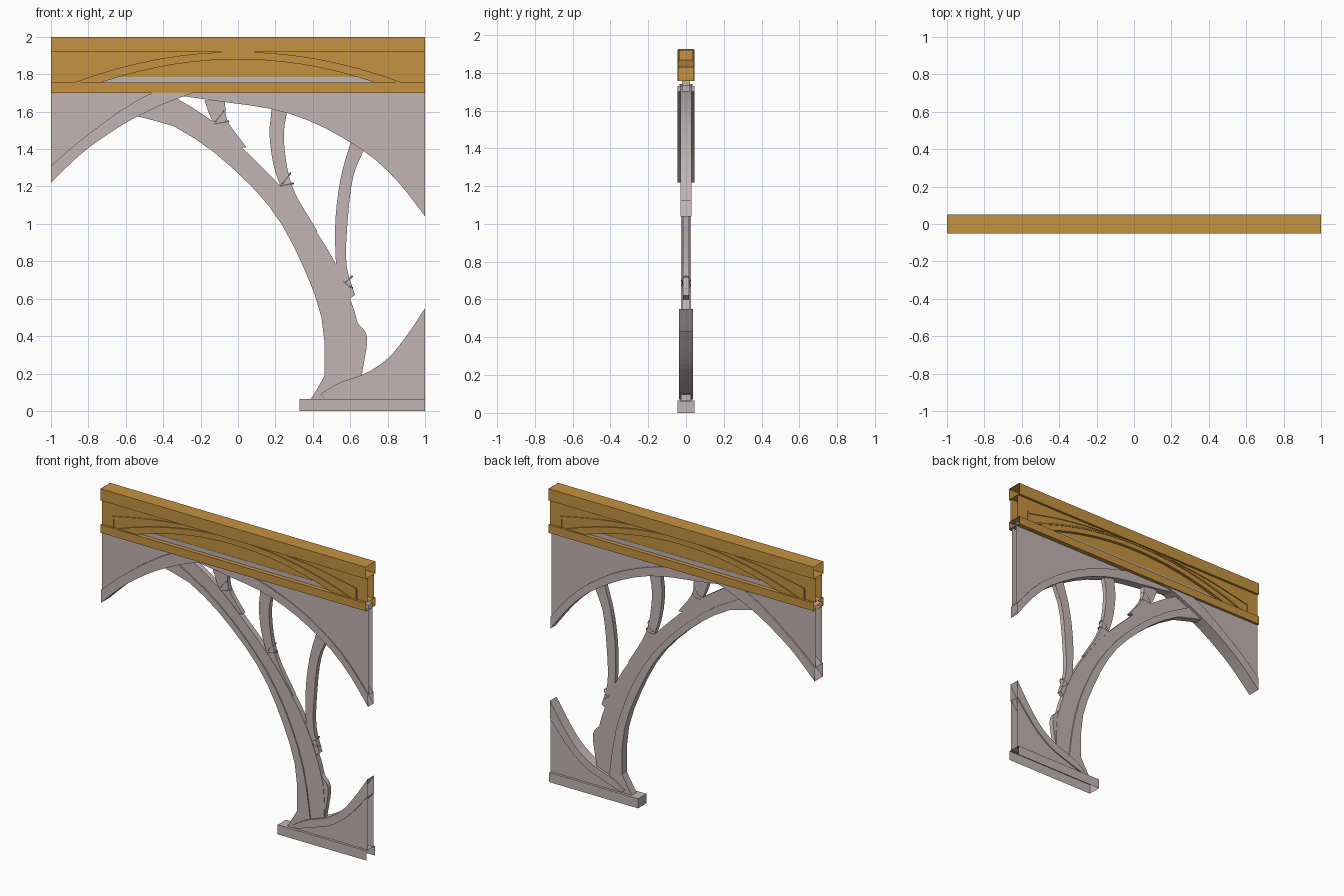
import bpy, bmesh, math
from mathutils import Vector

cube = bpy.data.objects.get("Cube")
if cube:
    bpy.data.objects.remove(cube)


def make_material(name, colour):
    material = bpy.data.materials.new(name)
    material.use_nodes = True
    material.diffuse_color = (*colour, 1)
    material.node_tree.nodes["Principled BSDF"].inputs["Base Color"].default_value = (*colour, 1)
    return material


ochre = make_material("ochre_wood", (0.56, 0.29, 0.052))
grey = make_material("pale_grey_wood", (0.55, 0.455, 0.455))


def resample(points, count):
    """Smooth curve through the points, sampled evenly along its length."""
    pts = [Vector(p) for p in points]
    if len(pts) > 2:
        ext = [2 * pts[0] - pts[1]] + pts + [2 * pts[-1] - pts[-2]]
        dense = []
        for a, b, c, d in zip(ext, ext[1:], ext[2:], ext[3:]):
            for k in range(8):
                t = k / 8
                dense.append(b + (c - a) * t / 2 + (2 * a - 5 * b + 4 * c - d) * t * t / 2
                             + (3 * b - a - 3 * c + d) * t ** 3 / 2)
        pts = dense + [pts[-1]]
    lengths = [0]
    for a, b in zip(pts, pts[1:]):
        lengths.append(lengths[-1] + (b - a).length)
    result, seg = [], 0
    for i in range(count):
        target = lengths[-1] * i / (count - 1)
        while seg < len(pts) - 2 and lengths[seg + 1] < target:
            seg += 1
        span = lengths[seg + 1] - lengths[seg]
        result.append(pts[seg].lerp(pts[seg + 1], (target - lengths[seg]) / span))
    return result


def strip(name, first, second, depth, material, open_first=False):
    """Hollow board between two outlines in x and z; open where it meets the next bay."""
    count = 2 if len(first) == len(second) == 2 else 16
    one, two = resample(first, count), resample(second, count)
    bm = bmesh.new()
    rings = []
    for p, q in zip(one, two):
        corners = ((p, -depth), (q, -depth), (q, depth), (p, depth))
        rings.append([bm.verts.new((c.x, y, c.y)) for c, y in corners])
    for r, s in zip(rings, rings[1:]):
        for k in range(4):
            if k == 3 and open_first:
                continue
            m = (k + 1) % 4
            bm.faces.new((r[k], r[m], s[m], s[k]))
    for ring in (rings[0], rings[-1]):
        if any(abs(v.co.x) < 0.99 for v in ring):
            bm.faces.new(ring)
    bmesh.ops.recalc_face_normals(bm, faces=bm.faces)
    mesh = bpy.data.meshes.new(name)
    bm.to_mesh(mesh)
    bm.free()
    mesh.materials.append(material)
    obj = bpy.data.objects.new(name, mesh)
    bpy.context.collection.objects.link(obj)
    return obj


def board(name, left, right, bottom, top, depth, material, open_bottom=False):
    return strip(name, [(left, bottom), (right, bottom)], [(left, top), (right, top)],
                 depth, material, open_bottom)


def arch(half, base, peak, start=-1, end=1):
    """Shallow symmetric arch, or a part of it."""
    steps = [start + (end - start) * i / 12 for i in range(13)]
    return [(half * t, peak - (peak - base) * t * t) for t in steps]


# Beam rails
RAIL, SILL = 1.92, 1.755
board("top_rail", -1, 1, RAIL, 2, 0.052, ochre)
board("bottom_rail", -1, 1, 1.70, SILL, 0.052, ochre)

# Beam web with an arched recess
LENS = 0.735
strip("beam_web", arch(LENS, SILL, 1.88), [(-LENS, RAIL), (LENS, RAIL)], 0.036, ochre)
board("recess_back", -LENS, LENS, 1.785, 1.9, 0.02, ochre)
board("recess_sill", -LENS, LENS, 1.7, 1.785, 0.022, grey)

# Raised arch trim
strip("arch_ring", arch(LENS, SILL, 1.88), arch(0.85, SILL, 1.91), 0.041, ochre)
strip("arch_bead", arch(0.85, SILL, 1.91), arch(0.88, SILL, 1.92), 0.045, ochre)

# Mirrored web ends and panel borders
for side, label in ((-1, "right"), (1, "left")):
    board("web_end_" + label, side, side * LENS, SILL, RAIL, 0.036, ochre)
    board("border_post_" + label, side * 0.92, side * 0.91, SILL, 1.83, 0.042, ochre)
    strip("border_bead_" + label,
          [(side * x, z) for x, z in ((0.92, 1.83), (0.6, 1.89), (0.28, 1.925))],
          [(side * x, z) for x, z in ((0.91, 1.815), (0.6, 1.876), (0.28, 1.912))], 0.042, ochre)

# Spandrel panels with arched rims
under_a = [(-1, 1.22), (-0.82, 1.39), (-0.6, 1.54), (-0.4, 1.64), (-0.24, 1.7)]
line_a = [(-1, 1.31), (-0.85, 1.44), (-0.65, 1.59), (-0.46, 1.7), (-0.3, 1.73)]
under_b = [(1, 1.04), (0.86, 1.22), (0.7, 1.37), (0.45, 1.52), (0.2, 1.61), (-0.1, 1.655), (-0.34, 1.69)]
line_b = [(1, 1.12), (0.86, 1.29), (0.7, 1.43), (0.45, 1.58), (0.09, 1.7), (-0.34, 1.74)]
strip("short_spandrel", line_a, [(-1, 1.73), (-0.3, 1.74)], 0.034, grey)
strip("short_spandrel_rim", under_a, line_a, 0.044, grey)
strip("long_spandrel", line_b, [(1, 1.73), (-0.34, 1.745)], 0.021, grey)
strip("long_spandrel_rim", under_b, line_b, 0.029, grey)

# Foot with curved bracket
board("foot_slab", 0.33, 1, 0, 0.065, 0.045, grey, True)
sweep = [(0.46, 0.07), (0.6, 0.115), (0.72, 0.16), (0.82, 0.23), (0.9, 0.31), (1, 0.43)]
crest = [(0.44, 0.09), (0.54, 0.15), (0.68, 0.2), (0.8, 0.28), (0.9, 0.4), (1, 0.55)]
strip("foot_panel", [(0.46, 0.06), (1, 0.06)], sweep, 0.028, grey, True)
strip("foot_rim", sweep, crest, 0.036, grey)
strip("foot_flare", [(0.39, 0.065), (0.43, 0.13), (0.47, 0.2)],
      [(0.55, 0.065), (0.55, 0.13), (0.55, 0.2)], 0.026, grey)

# Curved trunk: raised inner band and thinner outer body
inner = [(0.46, 0.1), (0.46, 0.4), (0.4, 0.65), (0.2, 1.05), (-0.1, 1.36), (-0.38, 1.54), (-0.54, 1.56), (-0.6, 1.59)]
ridge = [(0.57, 0.1), (0.51, 0.48), (0.4, 0.79), (0.25, 1.05), (0.05, 1.28), (-0.2, 1.49), (-0.47, 1.645)]
outer = [(0.66, 0.15), (0.66, 0.38), (0.6, 0.6), (0.5, 0.83), (0.3, 1.12), (0.05, 1.38), (-0.15, 1.56), (-0.36, 1.69)]
strip("trunk_band", inner, ridge, 0.026, grey)
strip("trunk_body", ridge, outer, 0.019, grey)
strip("trunk_knot", [(0.6, 0.17), (0.63, 0.38), (0.6, 0.5)],
      [(0.66, 0.18), (0.69, 0.39), (0.64, 0.47)], 0.016, grey)

# Branches growing from the trunk
strip("short_branch", [(-0.18, 1.66), (-0.13, 1.54), (-0.02, 1.4)],
      [(-0.07, 1.66), (-0.055, 1.55), (0.045, 1.41)], 0.016, grey)
strip("middle_branch", [(0.18, 1.62), (0.17, 1.45), (0.22, 1.22), (0.38, 0.93)],
      [(0.265, 1.62), (0.245, 1.45), (0.29, 1.2), (0.425, 0.96)], 0.016, grey)
strip("long_branch", [(0.61, 1.46), (0.55, 1.25), (0.52, 1), (0.53, 0.72), (0.57, 0.58)],
      [(0.68, 1.41), (0.615, 1.25), (0.585, 1), (0.58, 0.78), (0.625, 0.62)], 0.016, grey)


def binding(name, x, z, size, angle):
    """Thin oval ring tied round a branch."""
    bpy.ops.mesh.primitive_torus_add(major_segments=14, minor_segments=4, major_radius=1,
                                     minor_radius=0.09, location=(x, 0, z),
                                     rotation=(0, -math.radians(angle), 0))
    ring = bpy.context.object
    ring.name = name
    ring.scale = (size, 0.022, 0.06)
    ring.data.materials.append(grey)


for label, x, z, size in (("short", -0.1, 1.54, 0.05), ("middle", 0.255, 1.21, 0.042), ("long", 0.585, 0.675, 0.034)):
    tilt = -35 if label == "long" else 10
    binding(label + "_binding_low", x, z, size, tilt)
    binding(label + "_binding_high", x, z + size * 0.7, size, tilt + 42 if tilt > 0 else 40)
